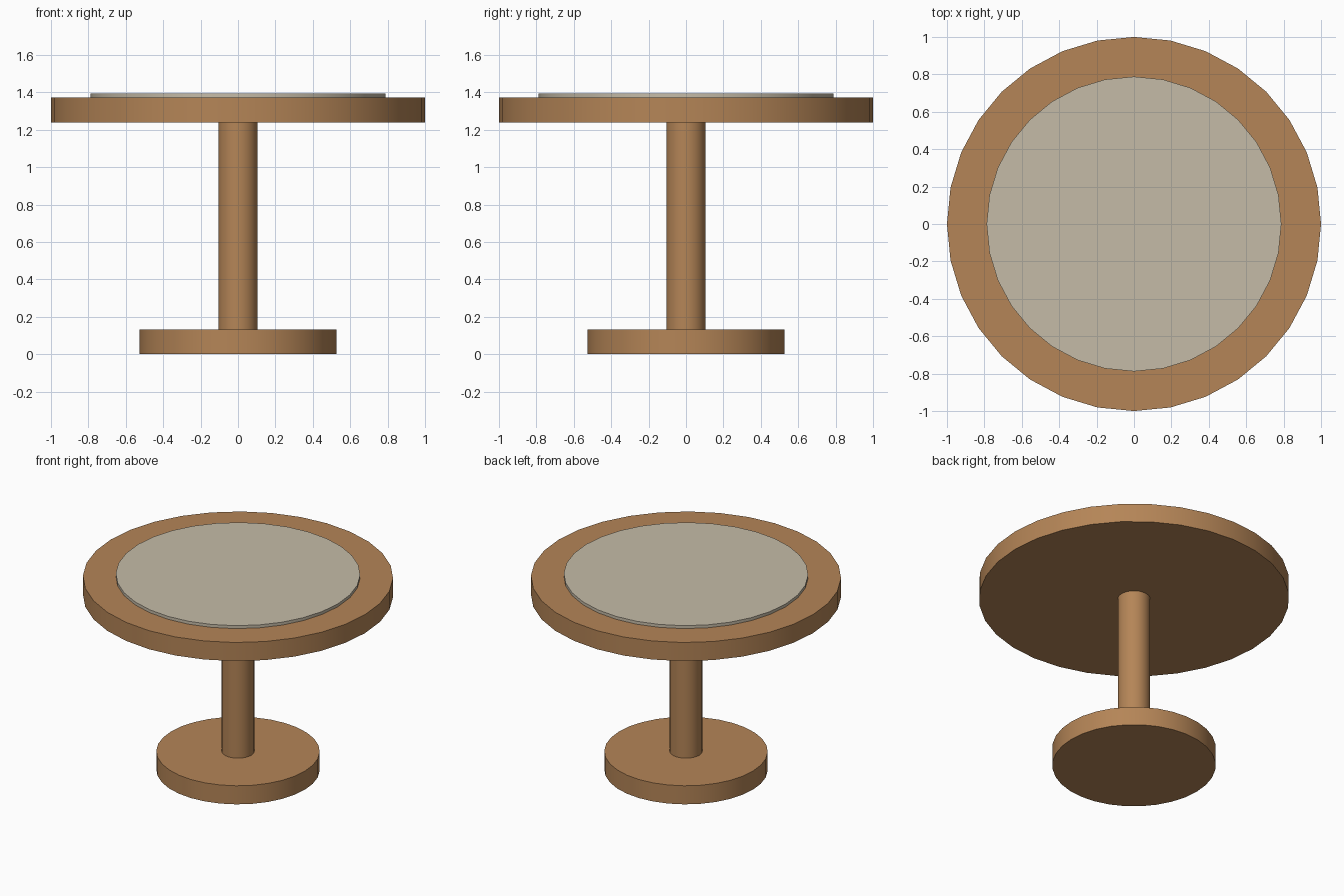
import bpy
import math

cube = bpy.data.objects.get("Cube")
if cube:
    bpy.data.objects.remove(cube, do_unlink=True)


def material(name, rgb):
    mat = bpy.data.materials.new(name)
    mat.use_nodes = True
    mat.diffuse_color = (*rgb, 1)
    mat.node_tree.nodes["Principled BSDF"].inputs["Base Color"].default_value = (*rgb, 1)
    return mat


wood = material("warm wood", (0.46, 0.235, 0.095))
stone = material("pale stone", (0.56, 0.50, 0.39))


def disc(name, radius, bottom, top, mat, sides=32):
    """Upright cylinder with smooth sides and sharp rims."""
    bpy.ops.mesh.primitive_cylinder_add(
        vertices=sides, radius=radius, depth=top - bottom,
        location=(0, 0, (bottom + top) / 2))
    obj = bpy.context.object
    obj.name = name
    obj.data.materials.append(mat)
    bpy.ops.object.shade_smooth_by_angle(angle=math.radians(30))
    return obj


# Foot, column, table top and raised inlay
disc("base", 0.527, 0.0, 0.132, wood)
disc("column", 0.105, 0.132, 1.24, wood)
disc("table_top", 1.0, 1.24, 1.372, wood)
disc("top_inlay", 0.788, 1.372, 1.393, stone)
